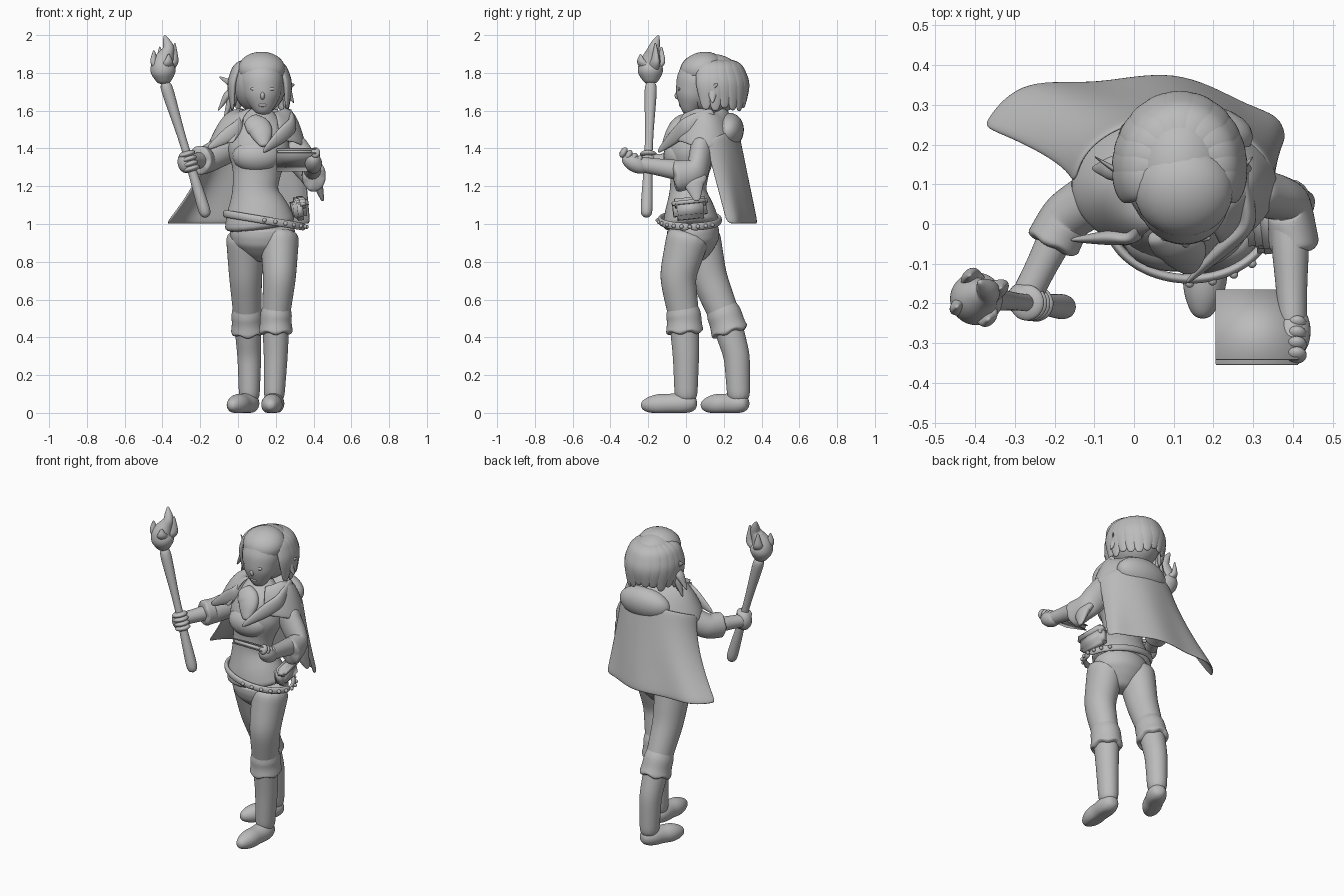
import bpy
import bmesh
import math
import random
from mathutils import Vector, Euler

random.seed(4)
default_cube = bpy.data.objects.get("Cube")
if default_cube:
    bpy.data.objects.remove(default_cube, do_unlink=True)

SIDE, BACK, UP = Vector((1, 0, 0)), Vector((0, 1, 0)), Vector((0, 0, 1))

clay = bpy.data.materials.new("plain grey clay")
clay.use_nodes = True
clay.diffuse_color = (.5, .5, .5, 1)
clay.node_tree.nodes["Principled BSDF"].inputs["Base Color"].default_value = clay.diffuse_color


def finish(name, bm, subdivisions=0, thickness=0):
    """Turn a bmesh into a smooth shaded object with the shared material."""
    bmesh.ops.recalc_face_normals(bm, faces=bm.faces)
    mesh = bpy.data.meshes.new(name)
    bm.to_mesh(mesh)
    bm.free()
    mesh.materials.append(clay)
    mesh.shade_smooth()
    obj = bpy.data.objects.new(name, mesh)
    bpy.context.collection.objects.link(obj)
    if thickness:
        solid = obj.modifiers.new("thickness", "SOLIDIFY")
        solid.thickness, solid.offset = thickness, 0
    if subdivisions:
        modifier = obj.modifiers.new("smooth", "SUBSURF")
        modifier.levels = modifier.render_levels = subdivisions
    return obj


def sample(values, t):
    """Read a list of numbers or vectors at a fraction of its length."""
    place = t * (len(values) - 1)
    index = min(int(place), len(values) - 2)
    return values[index] + (values[index + 1] - values[index]) * (place - index)


def tube(name, joints, girths, axis=SIDE, flat=1.0, stations=9, sides=14, ragged=0.0):
    """Loft ellipses through the joints; flat squeezes them across the axis."""
    bm = bmesh.new()
    joints = [Vector(joint) for joint in joints]
    centres = [sample(joints, i / (stations - 1)) for i in range(stations)]
    rings = []
    for i, centre in enumerate(centres):
        girth = sample(girths, i / (stations - 1))
        ahead = centres[min(i + 1, stations - 1)]
        tangent = (ahead - centres[max(i - 1, 0)]).normalized()
        u = (axis - tangent * axis.dot(tangent)).normalized()
        v = tangent.cross(u) * flat
        ring = []
        for k in range(sides):
            angle = math.tau * k / sides
            point = centre + (u * math.cos(angle) + v * math.sin(angle)) * girth
            if i == stations - 1:
                point += tangent * ragged * math.sin(angle * 5)
            point.z = max(point.z, 0)
            ring.append(bm.verts.new(point))
        rings.append(ring)
    for low, high in zip(rings, rings[1:]):
        for k in range(sides):
            j = (k + 1) % sides
            bm.faces.new((low[k], low[j], high[j], high[k]))
    bm.faces.new(rings[0])
    bm.faces.new(rings[-1])
    return finish(name, bm, 2)


def cloth(name, point_at, columns, row_count):
    """Sheet whose points come from a rule of across (-1 to 1) and down (0 to 1)."""
    bm = bmesh.new()
    rows = [[bm.verts.new(point_at(2 * c / (columns - 1) - 1, r / (row_count - 1)))
             for c in range(columns)] for r in range(row_count)]
    for upper, lower in zip(rows, rows[1:]):
        for c in range(columns - 1):
            bm.faces.new((upper[c], upper[c + 1], lower[c + 1], lower[c]))
    finish(name, bm, 2, .016)


def ball(name, centre, size, turn=(0, 0, 0)):
    bm = bmesh.new()
    bmesh.ops.create_uvsphere(bm, u_segments=24, v_segments=16, radius=1)
    obj = finish(name, bm)
    obj.location, obj.scale, obj.rotation_euler = centre, size, turn


def block(name, centre, size, turn, rounding):
    bm = bmesh.new()
    bmesh.ops.create_cube(bm, size=1)
    bmesh.ops.scale(bm, vec=size, verts=bm.verts)
    bmesh.ops.bevel(bm, geom=bm.edges[:], offset=rounding, segments=2, affect="EDGES")
    obj = finish(name, bm)
    obj.location, obj.rotation_euler = centre, turn


def build_leg(side, joints, stride):
    """Leg with a tall boot: cuff around the knee, foot along the stride."""
    joints, stride = [Vector(joint) for joint in joints], Vector(stride)
    hip, thigh, knee, calf, ankle = joints
    tube(side + "_leg", joints, (.11, .09, .075, .065, .055), flat=1.1, stations=13)
    tube(side + "_boot_cuff", (knee.lerp(thigh, .35), knee, knee.lerp(calf, .42)),
         (.07, .085, .085, .095), flat=1.1, stations=7, sides=20, ragged=.02)
    tube(side + "_foot", (ankle - stride * .25, ankle + stride), (.03, .06, .06, .055, .06, .05, .02), stations=9)


# Legs in stride, the left one leading
build_leg("left", ((.22, .02, .97), (.22, -.045, .72), (.2, -.01, .5), (.2, 0, .3), (.19, 0, .05)),
          (-.02, -.24, -.01))
build_leg("right", ((.04, .06, .97), (.04, .12, .72), (.05, .21, .5), (.06, .27, .3), (.06, .28, .05)),
          (-.1, -.2, -.01))
tube("pelvis", ((.13, .03, 1), (.13, .06, .8)), (.17, .18, .17, .12, .05), flat=.8)

# Tunic, narrow at the waist and closing into the neck
tube("tunic", ((.12, .03, .97), (.09, .01, 1.18), (.11, .03, 1.38), (.12, .09, 1.62)),
     (.2, .17, .12, .13, .17, .15, .05), flat=.8, stations=13, sides=18)
ball("chest_form", (.1, -.03, 1.36), (.13, .09, .09))

# Belt sagging towards the left hip, with studs and a pouch
hips = Vector((.14, .02, 1.02))


def belt_point(turn, spread=1.0):
    angle = math.tau * turn
    around = SIDE * .21 * math.cos(angle) + BACK * .16 * math.sin(angle)
    return hips + around * spread - UP * .035 * math.cos(angle)


tube("belt", [belt_point(k / 24) for k in range(25)], (.022, .022), UP, .6, stations=25, sides=8)
for k in range(-6, 4):
    ball("belt_stud", belt_point(k / 24, 1.06), [.011] * 3)
pouch = hips + Vector((.18, 0, .06))
pouch_turn = (.1, -.15, .1)
block("belt_pouch", pouch, (.07, .18, .11), pouch_turn, .02)
block("pouch_flap", pouch + SIDE * .015 + UP * .035, (.06, .19, .05), pouch_turn, .015)

# Cape from an arc around the shoulders to a wide hem, and the cowl over it
shoulders, hem, neck = Vector((.1, .1, 1.44)), Vector((0, .23, 1)), Vector((.13, .1, 1.6))


def arc(centre, wide, deep, angle):
    return centre + SIDE * wide * math.sin(angle) + BACK * deep * math.cos(angle)


def cape_rule(across, down):
    angle = across * math.pi / 2
    top = arc(shoulders, .25, .17, angle) + UP * .07 * math.cos(angle)
    low = arc(hem, .38, .14, angle) - BACK * .02 * across
    point = top.lerp(low, down)
    point.x = top.x + (low.x - top.x) * down ** 1.6
    return point + BACK * .015 * down * math.sin(across * 9)


def cowl_rule(across, down):
    angle = across * math.pi * .85
    edge = arc(shoulders, .26, .18, angle) - UP * (.03 + .02 * math.cos(angle))
    ripple = .012 * math.sin(across * 11 + down * 4)
    return arc(neck, .12, .1, angle).lerp(edge, down) + UP * (.05 * math.sin(math.pi * down) + ripple)


cloth("cape", cape_rule, 13, 8)
cloth("cowl", cowl_rule, 21, 6)
ball("lowered_hood", shoulders + Vector((.03, .12, .05)), (.17, .085, .1), (-.3, 0, 0))
fold_girths = (.03, .045, .045, .01)
tube("left_collar_fold", ((.27, .15, 1.59), (.29, 0, 1.52), (.13, -.15, 1.38)), fold_girths, UP, .5)
tube("right_collar_fold", ((.02, .14, 1.59), (.01, -.03, 1.51), (-.16, -.04, 1.4)), fold_girths, UP, .5)
tube("neck_scarf", ((.06, -.02, 1.56), (.12, -.06, 1.5), (.14, -.12, 1.41)), (.04, .07, .06, .02), flat=.6)

# Right arm, reaching forward to the torch
elbow, palm = Vector((-.17, .02, 1.34)), Vector((-.275, -.19, 1.33))
tube("right_sleeve", ((0, .13, 1.43), elbow, elbow.lerp(palm, .38)), (.085, .075, .08), UP, .9, ragged=.015)
tube("right_forearm", (elbow, palm), (.05, .045, .04, .04), UP)
ball("right_palm", palm, (.045, .045, .06))

# Left arm, bent, with a hanging point on the sleeve
elbow, palm = Vector((.39, .06, 1.27)), Vector((.4, -.27, 1.32))
tube("left_sleeve", ((.27, .09, 1.43), elbow, (.405, -.07, 1.25)), (.085, .08, .08, .09), UP, .75, ragged=.015)
tube("sleeve_point", (elbow, (.42, .04, 1.22), (.45, .06, 1.12)), (.06, .06, .015), BACK, .5)
tube("left_forearm", (elbow, palm), (.055, .055, .045, .04), UP, .9)
ball("left_palm", palm, (.045, .075, .045), (-.5, 0, 0))

# Book resting on the left palm, gripped by the fingers
slope = (-.5, 0, 0)
book = Vector((.31, -.26, 1.34))
tilt = Euler(slope).to_matrix()
block("book_pages", book, (.2, .18, .022), slope, .003)
for lift in (-.013, .013):
    block("book_cover", book + tilt @ UP * lift, (.21, .2, .007), slope, .002)
for k in range(4):
    knuckle = book + SIDE * .1 + tilt @ BACK * (.01 - .03 * k)
    ball("left_finger", knuckle, (.025, .018, .03), slope)

# Torch shaft, gripped by the right fingers
butt, crown = Vector((-.165, -.21, 1.03)), Vector((-.39, -.185, 1.76))
tube("torch_shaft", (butt, crown), (.035, .03, .022, .022, .03, .036))
lean = (crown - butt).to_track_quat("Z", "Y").to_euler()
for k in range(4):
    ball("right_finger", butt.lerp(crown, .36 + .035 * k), (.045, .045, .018), lean)

# Torch head with a curling flame and side licks
tube("torch_flame", (crown - UP * .02, (-.4, -.19, 1.85), (-.365, -.17, 1.93), (-.39, -.145, 2)),
     (.03, .075, .055, .035, .025, .005), stations=13)
for k in range(4):
    angle = math.tau * k / 4 + .4
    root = crown + UP * .05
    outward = SIDE * math.cos(angle) + BACK * math.sin(angle)
    bend = root + outward * .06 + UP * .05
    tip = root + outward * .06 + UP * (.15 - .02 * k)
    tube("flame_lick", (root, bend, tip), (.05, .03, .005), SIDE + BACK, .7, sides=8)

# Head and face
crest = Vector((.125, .1, 1.89))
tube("head", ((.135, .01, 1.575), (.125, .055, 1.75), crest), (.03, .095, .117, .108, .05), flat=.95, sides=18)
face = Vector((.13, -.04, 1.7))
ball("nose", face - UP * .02, (.013, .02, .022))
ball("lips", face + BACK * .012 - UP * .07, (.024, .01, .01))
for side in (-1, 1):
    eye = face + SIDE * side * .043 + UP * .015
    ball("eye", eye + BACK * .004, (.02, .008, .01))
    lobe = face + SIDE * side * .09 + BACK * .12
    tip = lobe + Vector((side * .11 - .03, .09, .06 - side * .02))
    tube("pointed_ear", (lobe, tip), (.035, .025, .004), UP, .45, sides=8)

# Hair: a cap swept back from the forehead, with overlapping locks below
scalp = Vector((.115, .14, 1.74))
ball("hair_cap", scalp, (.14, .175, .16))
ball("swept_fringe", crest - Vector((0, .015, .07)), (.125, .12, .09), (.25, 0, 0))
for k in range(13):
    angle = math.radians(17 * k - 12)
    outward = SIDE * math.cos(angle) * .86 + BACK * math.sin(angle)
    across = BACK * math.cos(angle) - SIDE * math.sin(angle)
    strand = [scalp + outward * reach + UP * rise
              for reach, rise in ((.06, .13), (.14, .1), (.18, 0), (.17, random.uniform(-.15, -.1)))]
    tube("hair_lock", strand, (.02, .06, .06, .02), across, .4, sides=8)

# Loose locks blown to the sides
for sweep, drop in ((-.22, .14), (-.19, .19), (-.16, .16), (.18, .1)):
    start = scalp + SIDE * math.copysign(.1, sweep)
    tip = scalp + SIDE * sweep - UP * drop
    tube("loose_lock", (start, start.lerp(tip, .6) + UP * .025, tip), (.03, .035, .005), BACK, .7, sides=8)
